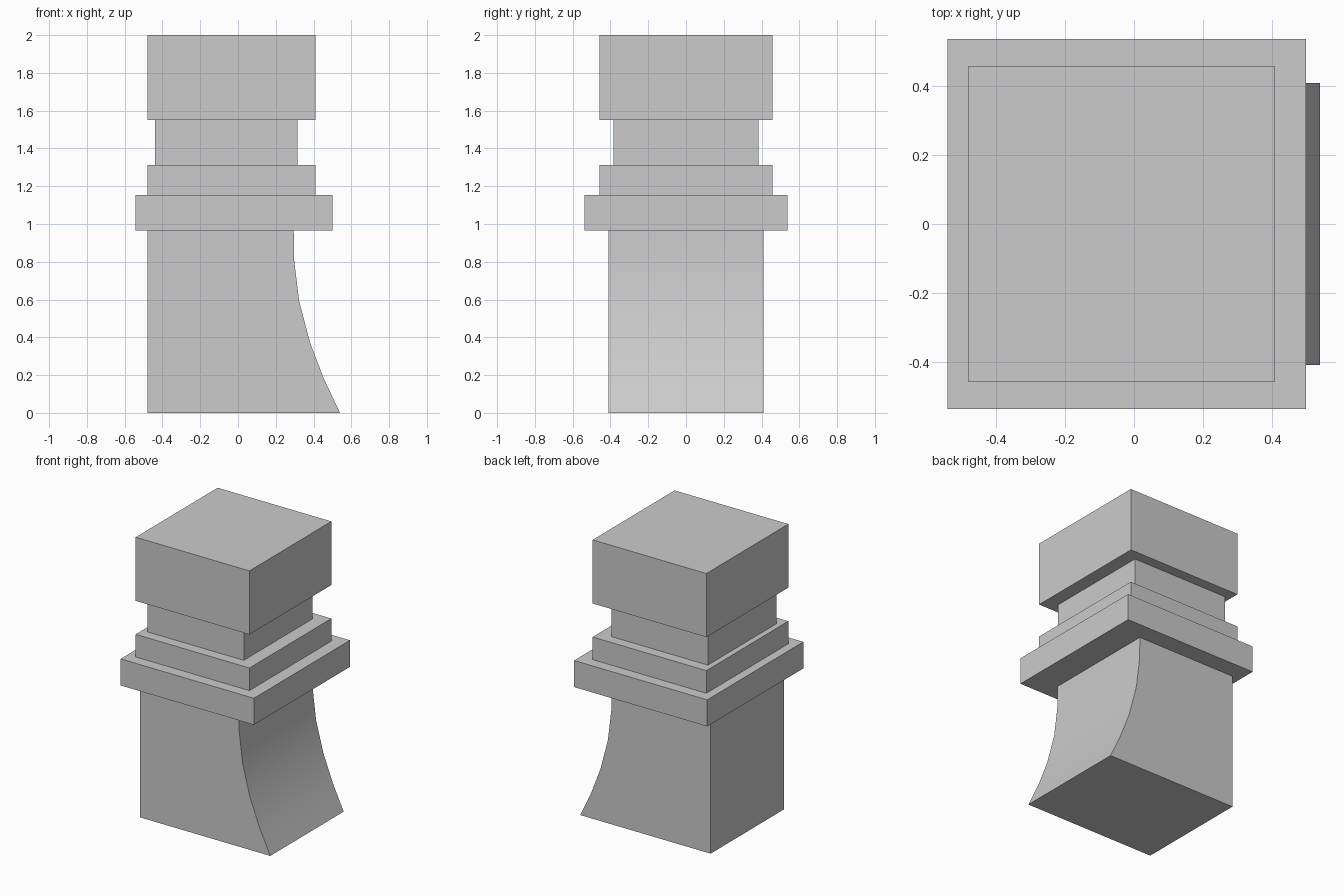
import bpy
import bmesh
from math import radians

cube = bpy.data.objects.get("Cube")
if cube:
    bpy.data.objects.remove(cube, do_unlink=True)

# Plain stone grey
stone = bpy.data.materials.new("stone_grey")
stone.use_nodes = True
grey = (0.6, 0.6, 0.6, 1)
stone.diffuse_color = grey
stone.node_tree.nodes["Principled BSDF"].inputs["Base Color"].default_value = grey


def prism(name, profile, half_depth):
    """Extrude an x-z outline evenly to front and back."""
    bm = bmesh.new()
    outline = bm.faces.new([bm.verts.new((x, -half_depth, z)) for x, z in profile])
    extruded = bmesh.ops.extrude_face_region(bm, geom=[outline])["geom"]
    verts = [v for v in extruded if isinstance(v, bmesh.types.BMVert)]
    bmesh.ops.translate(bm, verts=verts, vec=(0, 2 * half_depth, 0))
    bmesh.ops.recalc_face_normals(bm, faces=bm.faces)
    mesh = bpy.data.meshes.new(name)
    bm.to_mesh(mesh)
    bm.free()
    mesh.materials.append(stone)
    obj = bpy.data.objects.new(name, mesh)
    bpy.context.collection.objects.link(obj)
    return obj


def block(name, left, right, half_depth, bottom, top):
    outline = [(left, bottom), (right, bottom), (right, top), (left, top)]
    return prism(name, outline, half_depth)


# Pedestal with one side sweeping out to the foot
sweep = [(0.54, 0), (0.455, 0.18), (0.382, 0.37), (0.324, 0.59),
         (0.297, 0.81), (0.295, 0.965)]
pedestal = prism("pedestal", [(-0.48, 0)] + sweep + [(-0.48, 0.965)], 0.41)
bpy.ops.object.select_all(action="DESELECT")
pedestal.select_set(True)
bpy.context.view_layer.objects.active = pedestal
bpy.ops.object.shade_smooth_by_angle(angle=radians(30))

# Stepped mouldings, recessed neck and capping block
block("wide_ledge", -0.542, 0.5, 0.537, 0.965, 1.153)
block("upper_ledge", -0.48, 0.41, 0.458, 1.153, 1.313)
block("neck", -0.44, 0.314, 0.384, 1.313, 1.55)
block("cap", -0.48, 0.41, 0.458, 1.55, 2)
